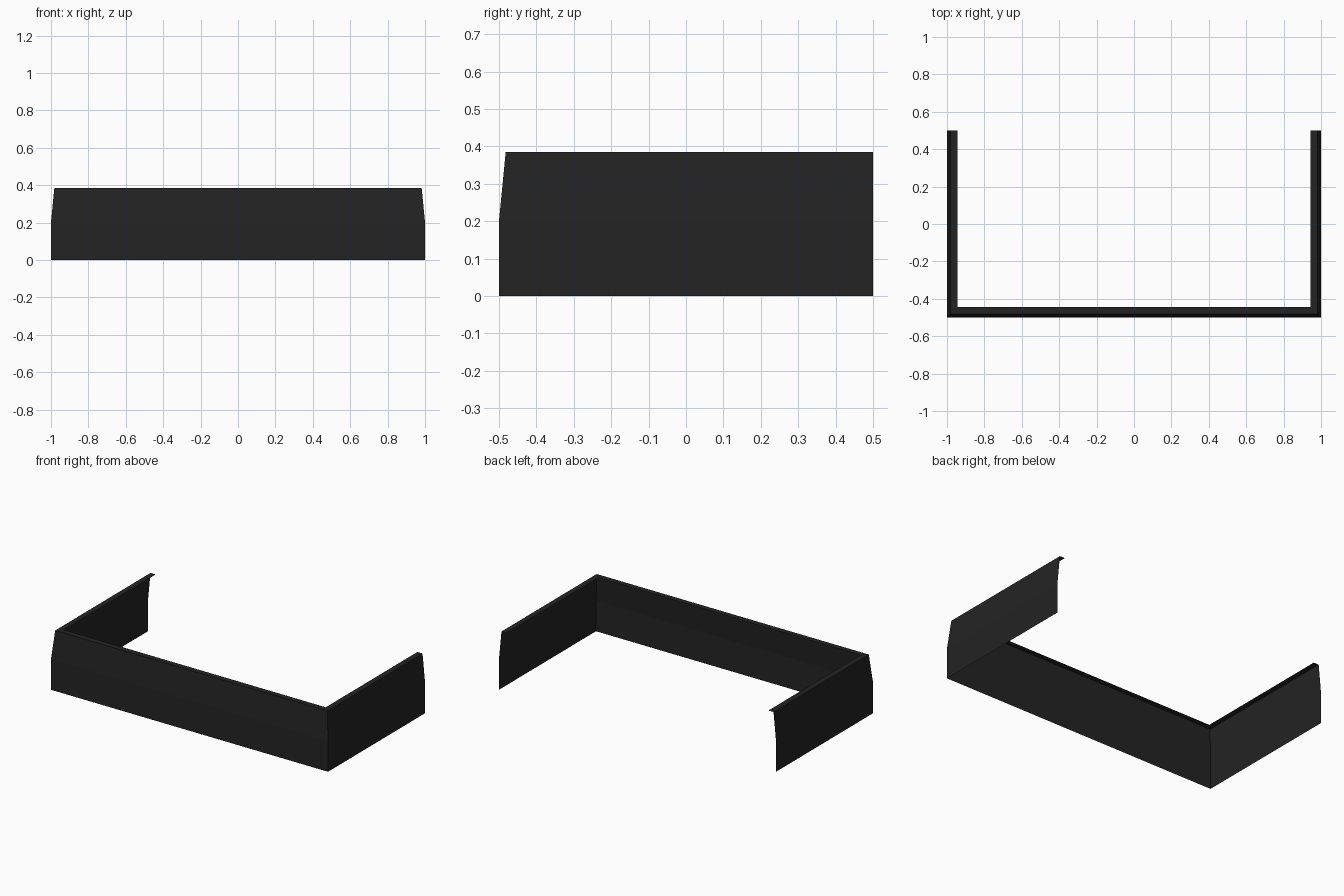
import bpy, bmesh

if "Cube" in bpy.data.objects:
    bpy.data.objects.remove(bpy.data.objects["Cube"])

# one flat colour
mat = bpy.data.materials.new("matte black")
mat.diffuse_color = (0.017, 0.017, 0.017, 1)
mat.use_nodes = True
mat.node_tree.nodes["Principled BSDF"].inputs["Base Color"].default_value = mat.diffuse_color

# wall cross-section: (inset from outer face, height)
PROFILE = [(0.0, 0.0), (0.0, 0.2), (0.018, 0.385), (0.055, 0.385)]


def path(inset):
    """U-shaped plan, open at the back, mitred at the front corners."""
    x, y = 1.0 - inset, -0.5 + inset
    return [(-x, 0.5), (-x, y), (x, y), (x, 0.5)]


# thin sheet skirt: sweep the profile round the U
bm = bmesh.new()
rows = [[bm.verts.new((x, y, z)) for x, y in path(i)] for i, z in PROFILE]
for low, high in zip(rows, rows[1:]):
    for k in range(3):
        bm.faces.new((low[k], low[k + 1], high[k + 1], high[k]))

mesh = bpy.data.meshes.new("bumper_skirt")
bm.to_mesh(mesh)
bm.free()
mesh.materials.append(mat)
skirt = bpy.data.objects.new("bumper_skirt", mesh)
bpy.context.collection.objects.link(skirt)
